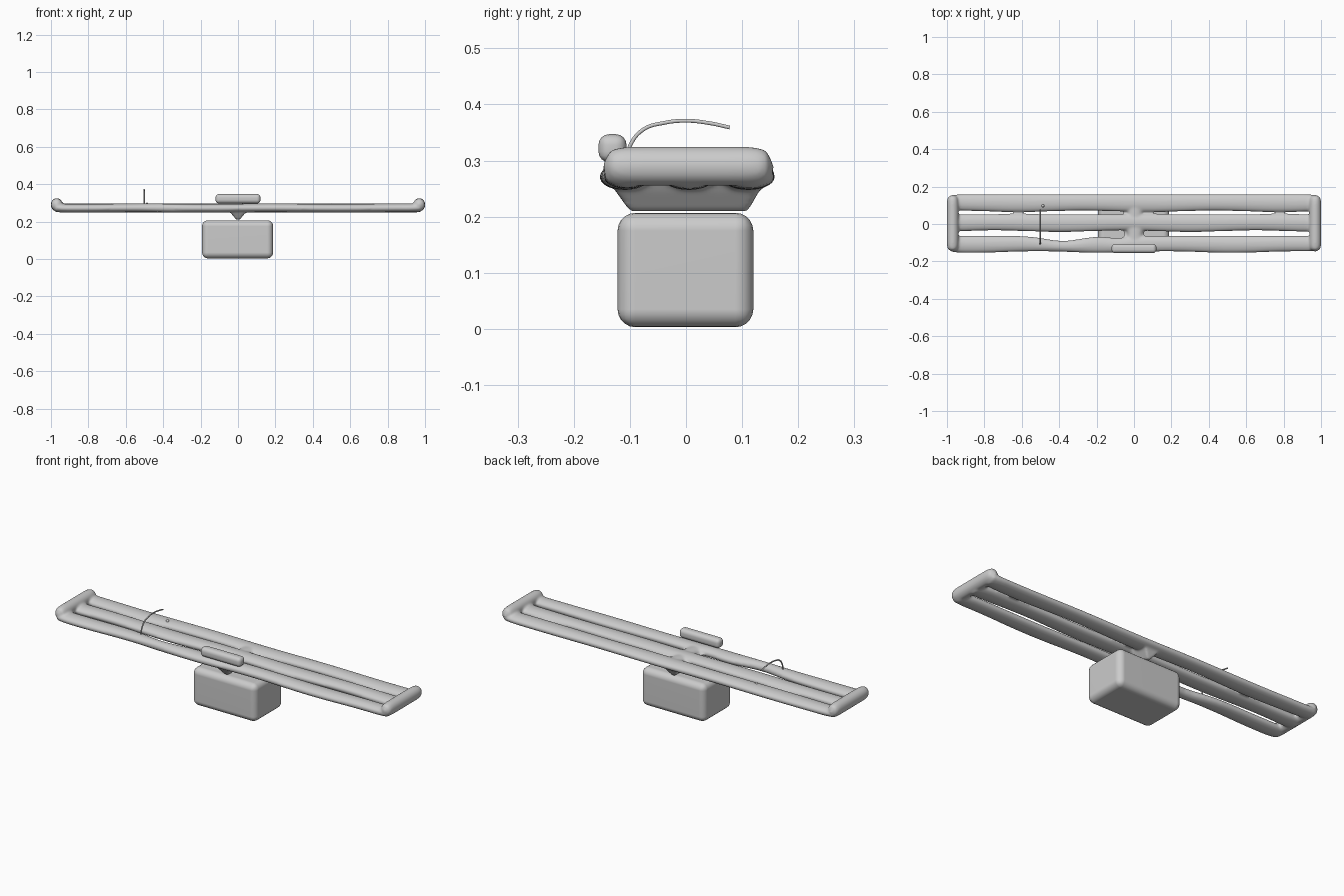
import bpy, bmesh, math
from mathutils import Vector

cube = bpy.data.objects.get("Cube")
if cube:
    bpy.data.objects.remove(cube, do_unlink=True)

grey = bpy.data.materials.new("light_grey")
grey.use_nodes = True
grey.diffuse_color = (0.6, 0.6, 0.6, 1)
grey.node_tree.nodes["Principled BSDF"].inputs["Base Color"].default_value = (0.6, 0.6, 0.6, 1)


def finish(bm, name):
    bmesh.ops.recalc_face_normals(bm, faces=bm.faces)
    for f in bm.faces:
        f.smooth = True
    mesh = bpy.data.meshes.new(name)
    bm.to_mesh(mesh)
    bm.free()
    mesh.materials.append(grey)
    ob = bpy.data.objects.new(name, mesh)
    bpy.context.collection.objects.link(ob)
    return ob


def loft(bm, path, axis, sides=20):
    """Closed tube of ellipses; path holds (centre, side radius, height radius)."""
    side = Vector((0, 1, 0)) if axis == "x" else Vector((1, 0, 0))
    rings = []
    for centre, rs, rz in path:
        ring = []
        for i in range(sides):
            a = math.tau * i / sides
            ring.append(bm.verts.new(Vector(centre) + side * rs * math.cos(a)
                                     + Vector((0, 0, rz * math.sin(a)))))
        rings.append(ring)
    for r0, r1 in zip(rings, rings[1:]):
        for i in range(sides):
            j = (i + 1) % sides
            bm.faces.new((r0[i], r0[j], r1[j], r1[i]))
    bm.faces.new(rings[0])
    bm.faces.new(rings[-1])


def rounded_box(name, size, centre, radius, segments):
    bm = bmesh.new()
    bmesh.ops.create_cube(bm, size=1)
    for v in bm.verts:
        v.co = Vector(a * b for a, b in zip(v.co, size)) + Vector(centre)
    bmesh.ops.bevel(bm, geom=bm.edges[:], offset=radius, segments=segments,
                    profile=0.5, affect="EDGES")
    ob = finish(bm, name)
    ob.modifiers.new("weighted", "WEIGHTED_NORMAL")
    return ob


# Raft deck: three long soft logs
deck = bmesh.new()
STEPS = 60
for n, (y, ry) in enumerate(((-0.107, 0.044), (0.007, 0.046), (0.113, 0.046))):
    path = []
    for k in range(STEPS + 1):
        x = -0.975 + 1.95 * k / STEPS
        wob = 0.002 * math.sin(9 * x + 2 * n)
        cy, r = y + wob, ry - wob
        if n == 0:  # the front log is pinched on its right half
            dip = math.exp(-((x + 0.38) / 0.13) ** 2) + 0.4 * math.exp(-((x + 0.09) / 0.07) ** 2)
            r -= 0.014 * dip
            cy -= 0.013 * dip
        end = max(0, abs(x) - 0.93) / 0.045
        path.append(((x, cy, 0.272 + 0.003 * end + wob * 0.5), r * (1 - 0.08 * end), 0.0235))
    loft(deck, path, "x")

# Raised end rails, leaning outwards
for s in (-1, 1):
    path = []
    for k in range(25):
        t = -1 + k / 12
        r = (1 - abs(t) ** 10) ** 0.5 * 0.028 + 0.004
        path.append(((s * 0.969, 0.004 + t * 0.152, 0.29), r, r * 1.1))
    loft(deck, path, "y")

# Centre cross piece, flaring where it meets the logs
path = []
for k in range(17):
    y = -0.12 + 0.24 * k / 16
    path.append(((0.005, y, 0.27), 0.052 + 0.012 * math.cos(y * 55), 0.022))
loft(deck, path, "y")

# Wedge keel beneath the centre
rows = []
for z, w, y0, y1 in ((0.27, 0.055, -0.135, 0.14), (0.245, 0.038, -0.125, 0.13), (0.21, 0.009, -0.1, 0.11)):
    rows.append([deck.verts.new((x, y, z)) for x, y in ((-w, y0), (w, y0), (w, y1), (-w, y1))])
for a, b in zip(rows, rows[1:]):
    for i in range(4):
        j = (i + 1) % 4
        deck.faces.new((a[i], a[j], b[j], b[i]))
deck.faces.new(rows[0])
deck.faces.new(rows[-1])

raft = finish(deck, "raft_deck")
remesh = raft.modifiers.new("fuse", "REMESH")
remesh.mode = "VOXEL"
remesh.voxel_size = 0.006
remesh.use_smooth_shade = True
soften = raft.modifiers.new("soften", "SMOOTH")
soften.factor = 0.5
soften.iterations = 6

# Hanging box and front block
rounded_box("lower_box", (0.38, 0.242, 0.204), (-0.002, -0.001, 0.105), 0.032, 5)
rounded_box("front_block", (0.24, 0.05, 0.05), (0, -0.131, 0.322), 0.019, 4)

# Thin curved handle
curve = bpy.data.curves.new("curved_handle", "CURVE")
curve.dimensions = "3D"
curve.bevel_depth = 0.0035
curve.bevel_resolution = 3
curve.use_fill_caps = True
points = ((-0.108, 0.29), (-0.098, 0.33), (-0.075, 0.356), (-0.04, 0.367),
          (0, 0.371), (0.04, 0.367), (0.078, 0.359))
spline = curve.splines.new("BEZIER")
spline.bezier_points.add(len(points) - 1)
for p, (y, z) in zip(spline.bezier_points, points):
    p.co = (-0.502, y, z)
    p.handle_left_type = p.handle_right_type = "AUTO"
curve.materials.append(grey)
bpy.context.collection.objects.link(bpy.data.objects.new("curved_handle", curve))

# Small peg on the back log
bm = bmesh.new()
bmesh.ops.create_uvsphere(bm, u_segments=12, v_segments=8, radius=0.008)
peg = finish(bm, "small_peg")
peg.location = (-0.487, 0.097, 0.293)
